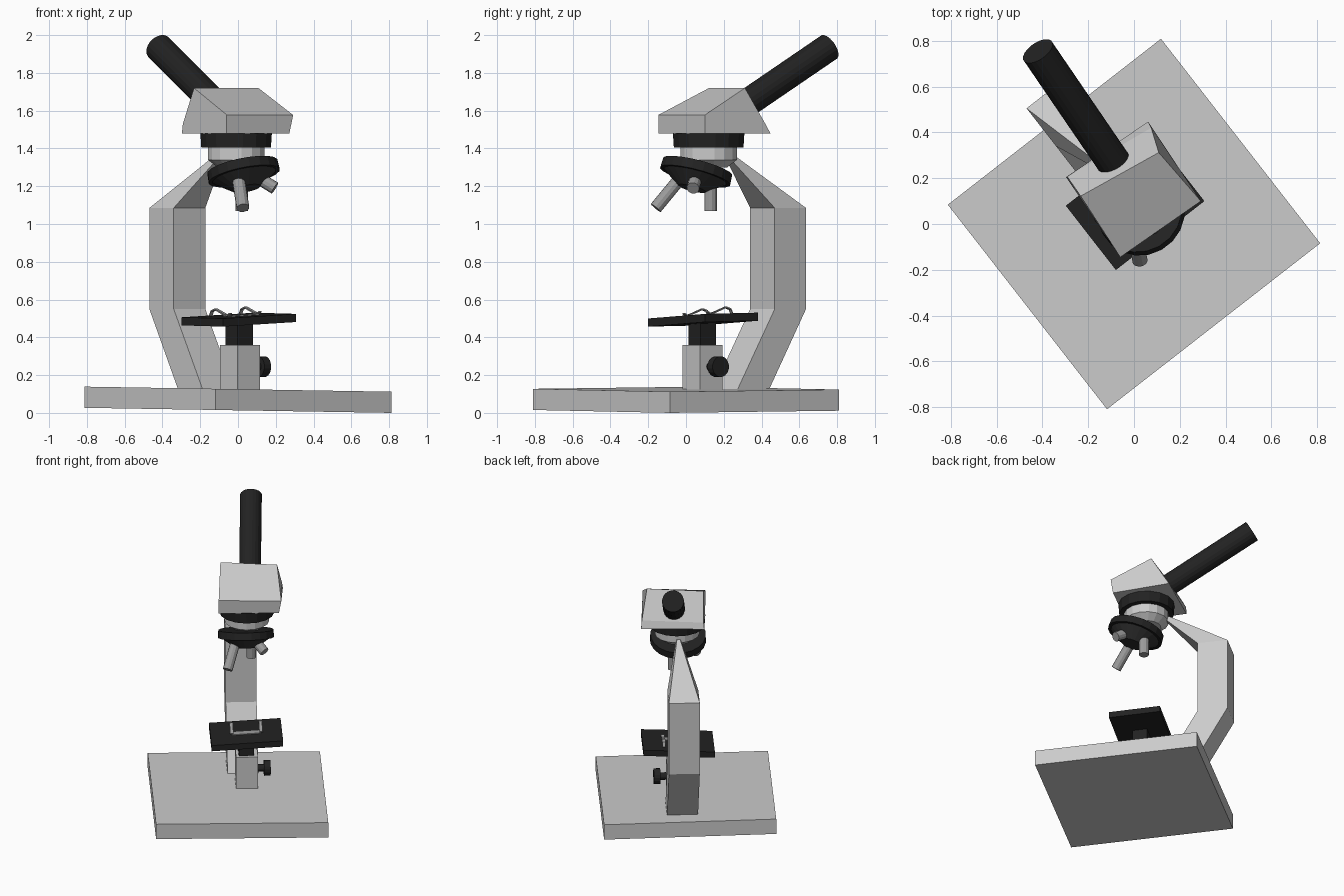
import bpy, bmesh, math
from mathutils import Vector, Matrix

if "Cube" in bpy.data.objects:
    bpy.data.objects.remove(bpy.data.objects["Cube"])

YAW = math.radians(37.9)          # the whole model is turned on the grid
ROT = Matrix.Rotation(YAW, 3, 'Z')


def material(name, v):
    m = bpy.data.materials.new(name)
    m.diffuse_color = (v, v, v, 1)
    m.use_nodes = True
    m.node_tree.nodes["Principled BSDF"].inputs["Base Color"].default_value = m.diffuse_color
    return m


LIGHT = material("light_grey", 0.60)
BLACK = material("black", 0.016)
DARK = material("dark_grey", 0.035)
METAL = material("metal_grey", 0.33)


def w(u, v, z):
    """Local (right, back, up) to world."""
    return ROT @ Vector((u, v, z))


def loft(name, rings, mat):
    """Skin a closed solid through rings of equal point count."""
    bm = bmesh.new()
    vs = [[bm.verts.new(p) for p in r] for r in rings]
    n = len(rings[0])
    for a, b in zip(vs, vs[1:]):
        for i in range(n):
            j = (i + 1) % n
            bm.faces.new((a[i], a[j], b[j], b[i]))
    bm.faces.new(vs[0][::-1])
    bm.faces.new(vs[-1])
    bmesh.ops.recalc_face_normals(bm, faces=bm.faces)
    me = bpy.data.meshes.new(name)
    bm.to_mesh(me)
    bm.free()
    me.materials.append(mat)
    ob = bpy.data.objects.new(name, me)
    bpy.context.collection.objects.link(ob)
    return ob


def rect(u0, u1, v0, v1, z, tilt=(0, 0)):
    """Rectangle ring; tilt = rise per unit of world x and y."""
    pts = [w(u0, v0, z), w(u1, v0, z), w(u1, v1, z), w(u0, v1, z)]
    for p in pts:
        p.z += tilt[0] * p.x + tilt[1] * p.y
    return pts


def box(name, cu, cv, su, sv, z0, z1, mat, tilt=(0, 0)):
    r = (cu - su / 2, cu + su / 2, cv - sv / 2, cv + sv / 2)
    return loft(name, [rect(*r, z0, tilt), rect(*r, z1, tilt)], mat)


def turned(name, start, axis, profile, mat, n=16):
    """Round part: profile of (distance along axis, radius)."""
    axis = Vector(axis).normalized()
    q = axis.to_track_quat('Z', 'Y')
    rings = []
    for d, r in profile:
        c = Vector(start) + axis * d
        rings.append([c + q @ Vector((r * math.cos(t), r * math.sin(t), 0))
                      for t in (2 * math.pi * (i + 0.5) / n for i in range(n))])
    return loft(name, rings, mat)


def rod(name, a, b, r, mat, n=12):
    a, b = Vector(a), Vector(b)
    return turned(name, a, b - a, [(0, r), ((b - a).length, r)], mat, n)


# Base plate, very slightly tilted
box("base", 0, 0, 1.18, 1.132, 0.0135, 0.1255, LIGHT, (-0.0165, 0))

# Bent arm tapering to the head
loft("arm", [rect(-0.06, 0.152, 0.225, 0.437, 0.12),
             rect(-0.06, 0.152, 0.477, 0.687, 0.55),
             rect(-0.06, 0.152, 0.477, 0.687, 1.085),
             rect(0.052, 0.076, 0.215, 0.262, 1.365)], LIGHT)

# Focus column, post and knob
box("focus_column", 0.062, 0.063, 0.15, 0.15, 0.10, 0.36, LIGHT)
box("stage_post", 0.058, 0.064, 0.103, 0.103, 0.35, 0.48, BLACK)
turned("focus_knob", w(0.12, 0.058, 0.245), w(1, 0, 0),
       [(0, 0.026), (0.06, 0.026), (0.06, 0.055), (0.105, 0.055)], BLACK)

# Tilted stage with specimen slide and clips
TILT = (0.028, 0.045)
box("stage", 0.059, 0.068, 0.49, 0.356, 0.468, 0.511, BLACK, TILT)
box("slide", 0.059, 0.05, 0.20, 0.05, 0.508, 0.517, METAL, TILT)
for side, cu in (("left", -0.04), ("right", 0.16)):
    path = [(0.185, 0.508), (0.17, 0.535), (0.14, 0.545),
            (0.06, 0.518), (0.035, 0.513), (0.015, 0.524)]
    rings = []
    for v, z in path:
        ring = [w(cu + a, v, z + b) for a, b in
                ((-0.011, 0), (0.011, 0), (0.011, 0.007), (-0.011, 0.007))]
        for p in ring:
            p.z += TILT[0] * p.x + TILT[1] * p.y
        rings.append(ring)
    loft("stage_clip_" + side, rings, METAL)

# Head: wedge-shaped housing, lofted from its left to its right profile
left = [(-0.06, -0.145, 1.48), (-0.06, -0.145, 1.578), (-0.233, 0.122, 1.72),
        (-0.292, 0.207, 1.53), (-0.297, 0.205, 1.48)]
right = [(0.272, 0.10, 1.48), (0.292, 0.10, 1.577), (0.108, 0.312, 1.72),
         (0.075, 0.42, 1.53), (0.062, 0.447, 1.48)]
loft("head", [[Vector(p) for p in left], [Vector(p) for p in right]], LIGHT)

# Eyepiece tube
tip, d = Vector((-0.42, 0.755, 1.935)), Vector((-0.49, 0.718, 0.49)).normalized()
rod("eyepiece_tube", tip - d * 0.71, tip, 0.075, BLACK, 20)

# Collar under the head
c = (-0.01, 0.12, 0)
turned("head_ring", c, (0, 0, 1), [(1.405, 0.188), (1.482, 0.193)], BLACK)
turned("collar", c, (0, 0, 1), [(1.30, 0.10), (1.34, 0.153), (1.41, 0.153)], LIGHT)

# Revolving nosepiece, tipped forward
t = math.radians(18)
down = w(0, -math.sin(t), -math.cos(t))
hub = Vector((0.028, 0.055, 1.278))
turned("nosepiece_ring", hub - down * 0.026, down, [(0, 0.19), (0.052, 0.193)], BLACK, 20)
turned("nosepiece_cone", hub, down, [(0, 0.172), (0.026, 0.172), (0.095, 0.075)], DARK, 20)

# Three objectives
rod("objective_front", (0.0, -0.02, 1.255), (0.026, -0.16, 1.085), 0.034, METAL)
rod("objective_back", (0.02, 0.13, 1.22), (0.02, 0.13, 1.07), 0.034, METAL)
rod("objective_right", (0.09, 0.055, 1.255), (0.195, 0.037, 1.19), 0.034, METAL)
